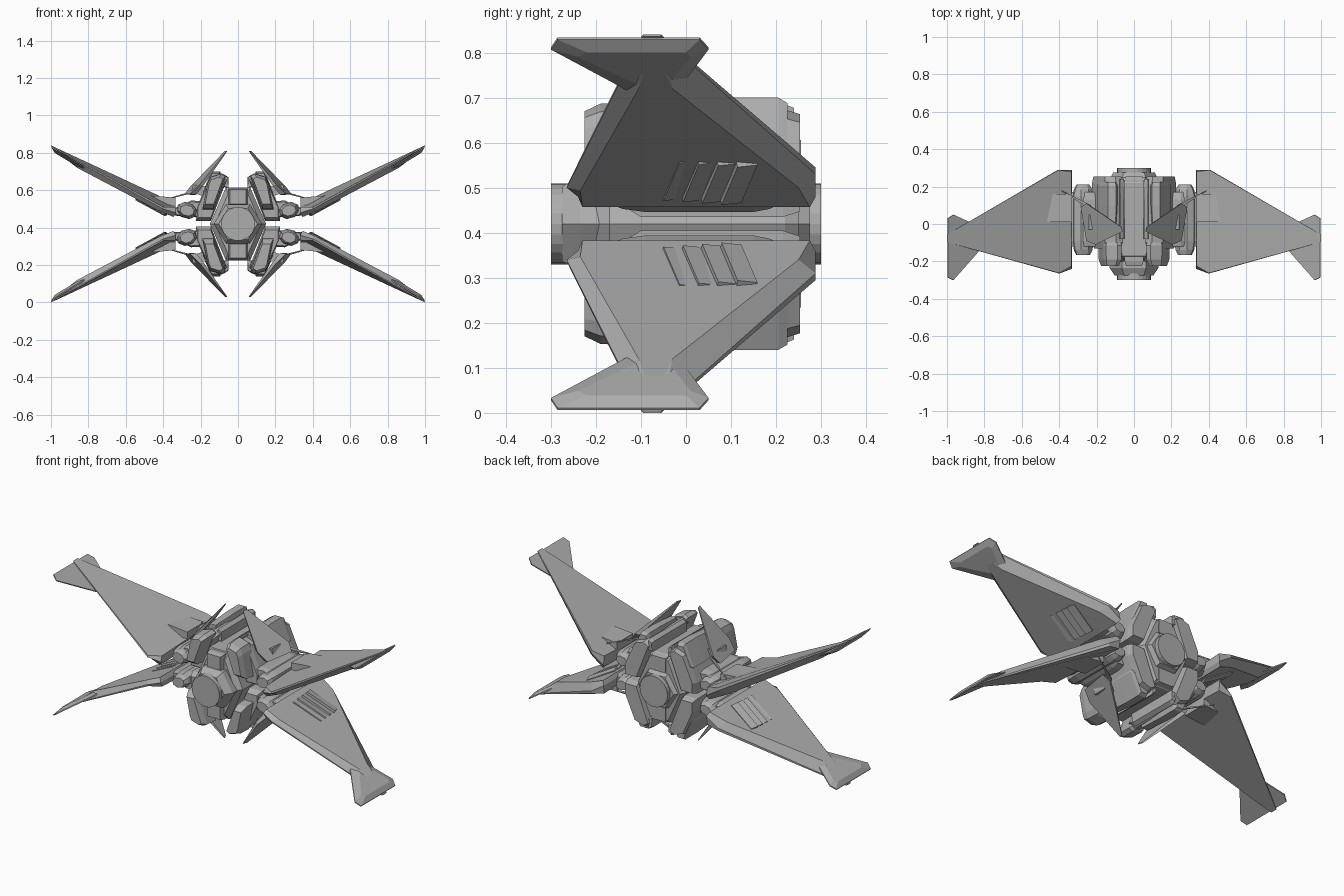
import bpy, bmesh, math
from mathutils import Vector, Matrix

cube = bpy.data.objects.get("Cube")
if cube:
    bpy.data.objects.remove(cube, do_unlink=True)

MID = 0.42  # height of the mirror plane

grey = bpy.data.materials.new("hull grey")
grey.use_nodes = True
grey.diffuse_color = (0.42, 0.42, 0.42, 1)
for node in grey.node_tree.nodes:
    if node.type == 'BSDF_PRINCIPLED':
        node.inputs["Base Color"].default_value = grey.diffuse_color


def finish(name, bm, quad):
    """Turn a bmesh into an object; quad repeats it left/right and up/down."""
    bmesh.ops.recalc_face_normals(bm, faces=bm.faces[:])
    mesh = bpy.data.meshes.new(name)
    bm.to_mesh(mesh)
    bm.free()
    mesh.materials.append(grey)
    ob = bpy.data.objects.new(name, mesh)
    bpy.context.collection.objects.link(ob)
    ob.location.z = MID
    if quad:
        mod = ob.modifiers.new("mirror", 'MIRROR')
        mod.use_axis = (True, False, True)
        mod.use_mirror_merge = False
    return ob


def loft(name, loops, quad=True):
    """Skin a stack of equal-length loops and cap both ends."""
    bm = bmesh.new()
    rings = [[bm.verts.new((x, y, z - MID)) for x, y, z in loop] for loop in loops]
    n = len(rings[0])
    for a, b in zip(rings, rings[1:]):
        for i in range(n):
            j = (i + 1) % n
            bm.faces.new((a[i], a[j], b[j], b[i]))
    bm.faces.new(rings[0])
    bm.faces.new(rings[-1])
    return finish(name, bm, quad)


def along_y(name, profile, stations, quad=True):
    """Sweep an x/z profile through (y, scale) stations."""
    cx = sum(p[0] for p in profile) / len(profile)
    cz = sum(p[1] for p in profile) / len(profile)
    return loft(name, [[(cx + (x - cx) * s, y, cz + (z - cz) * s) for x, z in profile]
                       for y, s in stations], quad)


def ngon(cx, cz, rx, rz, n, turn=0.0, tilt=0.0):
    pts = []
    for i in range(n):
        a = 2 * math.pi * i / n + turn
        x, z = rx * math.cos(a), rz * math.sin(a)
        pts.append((cx + x * math.cos(tilt) - z * math.sin(tilt),
                    cz + x * math.sin(tilt) + z * math.cos(tilt)))
    return pts


def shifted(loop, offset):
    return [tuple(Vector(p) + offset) for p in loop]


# Central hull: tall hexagonal core, hexagonal collar, round end caps
along_y("core", [(-.065, .615), (.065, .615), (.15, .42), (.065, .225),
                 (-.065, .225), (-.15, .42)],
        [(-.2, .82), (-.17, 1), (.22, 1), (.25, .9)], False)
along_y("collar", ngon(0, MID, .13, .12, 6),
        [(-.275, .8), (-.235, 1), (.24, 1), (.275, .85)], False)
along_y("end_caps", ngon(0, MID, .09, .09, 24), [(-.3, 1), (.3, 1)], False)
for sign in (1, -1):
    z0, z1 = MID + sign * .1, MID + sign * .19
    along_y("spine_upper" if sign > 0 else "spine_lower",
            [(-.05, z0), (.05, z0), (.05, z1), (-.05, z1)],
            [(-.225, .85), (-.2, 1), (.235, 1), (.255, .9)], False)

# Armour blocks hugging the four slanted sides of the hull
along_y("armour_body", [(.06, .655), (.095, .675), (.155, .655), (.225, .50),
                        (.225, .435), (.145, .435)],
        [(-.13, .85), (-.1, 1), (.215, 1), (.253, .9)])
along_y("armour_front_plate", [(.06, .68), (.085, .695), (.15, .675), (.165, .64),
                               (.195, .49), (.13, .49)],
        [(-.225, .7), (-.19, .9), (-.115, .95), (-.1, .85)])
along_y("armour_rear_ridge", [(.085, .65), (.095, .70), (.14, .70), (.195, .58),
                              (.19, .55), (.13, .56)],
        [(-.06, .85), (.1, 1), (.205, 1), (.225, .85)])
along_y("armour_inner_rail", [(.05, .61), (.052, .67), (.075, .685), (.085, .62)],
        [(-.08, .9), (.22, 1), (.24, .8)])

# Nacelles beside the hull, with a collar and a pylon
along_y("nacelle", ngon(.272, .492, .06, .045, 8, math.pi / 8, .25),
        [(-.165, .65), (-.14, .85), (-.09, 1), (.15, 1), (.185, .85), (.21, .6)])
along_y("nacelle_pylon", [(.17, .46), (.22, .455), (.345, .465), (.35, .50),
                          (.25, .545), (.17, .54)],
        [(-.12, .85), (-.09, 1), (.13, 1), (.17, .8)])

# Blade fins standing over the armour
fin = [(.06, -.04, .81), (.07, -.015, .81), (.255, .11, .62), (.285, .09, .58),
       (.255, -.09, .58), (.205, -.11, .63)]
fin_inner = [(.06, -.04, .805), (.067, -.015, .805), (.235, .10, .61), (.25, .08, .575),
             (.225, -.08, .575), (.185, -.095, .625)]
loft("blade_fin", [fin, fin_inner])
loft("fin_strut", [[(.17, -.03, .62), (.17, .05, .62), (.19, .05, .57), (.19, -.03, .57)],
                   [(.24, -.03, .63), (.24, .05, .63), (.25, .05, .59), (.25, -.03, .59)]])
loft("fin_spike", [[(.22, .07, .60), (.23, .10, .60), (.23, .10, .59), (.22, .07, .59)],
                   [(.385, .175, .552), (.39, .18, .552), (.39, .18, .549), (.385, .175, .549)]])

# Wings: broad inner skin, bevelled to a smaller outer panel
wing_inner = [(.335, -.225, .51), (.40, -.262, .51), (.99, -.10, .835), (1.0, -.095, .84),
              (1.0, -.055, .84), (.99, -.05, .835), (.405, .288, .545), (.335, .28, .53)]
wing_rim = [(.332, -.24, .48), (.40, -.265, .50), (.99, -.10, .829), (1.0, -.095, .836),
            (1.0, -.055, .836), (.99, -.05, .829), (.41, .288, .53), (.332, .288, .48)]
wing_outer = [(.345, -.23, .457), (.43, -.235, .493), (.86, -.105, .72), (.94, -.085, .782),
              (.94, -.062, .782), (.86, -.03, .72), (.44, .25, .50), (.345, .275, .457)]
wing = loft("wing", [wing_inner, wing_rim, wing_outer])

# Wingtip fins on the outer wing faces
out = Vector((.49, 0, -.87))
tip = [(.965, -.30, .812), (.995, -.285, .834), (.995, .03, .834), (.965, .05, .812),
       (.79, -.03, .705), (.775, -.045, .697), (.775, -.085, .697)]
tip_face = [(.955, -.24, .81), (.97, -.22, .82), (.97, 0, .82), (.95, .01, .81),
            (.84, -.045, .74), (.83, -.05, .735), (.83, -.08, .735)]
loft("wingtip_fin", [tip, shifted(tip, out * .006), shifted(tip_face, out * .022)])

# Scoop on the inner wing face
loft("wing_scoop", [[(x, y, z) for x, z in ((.335, .50), (.335, .56), (.44, .57),
                                            (.505, .572), (.50, .54))]
                    for y in (.01, .16)])

# Overlapping vent slats on the outer wing face
slope = math.atan2(.282, .52)
for i in range(4):
    bm = bmesh.new()
    bmesh.ops.create_cube(bm, size=1, matrix=Matrix.Diagonal((.18, .046, .018, 1)))
    y = -.012 + i * .043
    place = (Matrix.Translation((.46, y, .523 - MID - i * .003)) @
             Matrix.Rotation(-slope, 4, 'Y') @ Matrix.Rotation(.2, 4, 'Z') @
             Matrix.Rotation(.22, 4, 'X'))
    bmesh.ops.transform(bm, matrix=place, verts=bm.verts[:])
    finish("vent_slat_%d" % (i + 1), bm, True)
